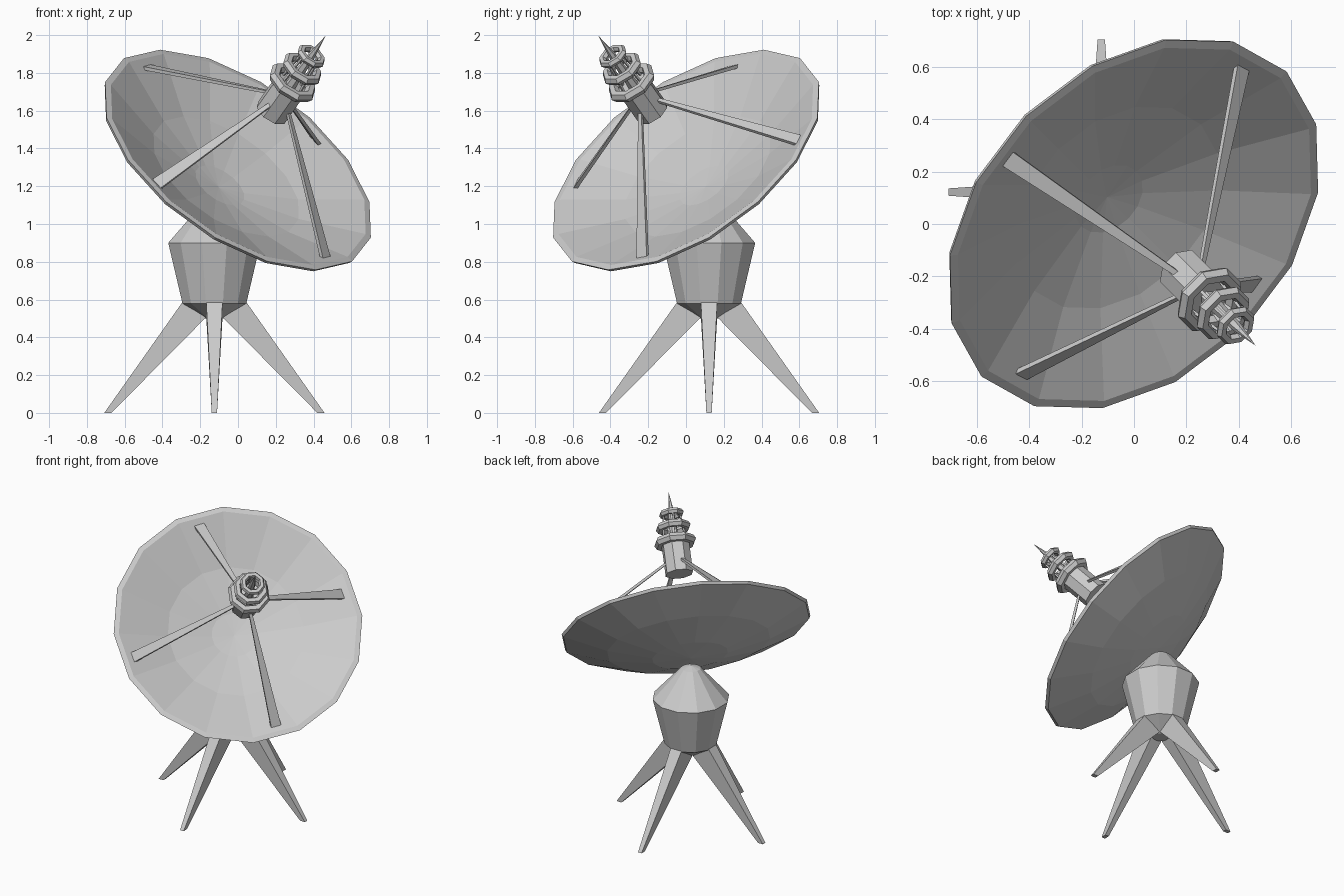
import bpy, bmesh, math
from mathutils import Matrix

if "Cube" in bpy.data.objects:
    bpy.data.objects.remove(bpy.data.objects["Cube"])


def make(name, bm, mat):
    bmesh.ops.recalc_face_normals(bm, faces=bm.faces)
    me = bpy.data.meshes.new(name)
    bm.to_mesh(me)
    bm.free()
    ob = bpy.data.objects.new(name, me)
    ob.matrix_world = mat
    bpy.context.collection.objects.link(ob)
    return ob


def lathe(name, profile, sides, mat, phase=0.0, closed=False):
    """Revolve (radius, height) points round the local z axis."""
    bm = bmesh.new()
    rings = []
    for r, h in profile:
        if r == 0:
            rings.append([bm.verts.new((0, 0, h))] * sides)
        else:
            rings.append([bm.verts.new((r * math.cos(phase + 2 * math.pi * i / sides),
                                        r * math.sin(phase + 2 * math.pi * i / sides), h))
                          for i in range(sides)])
    pairs = list(zip(rings, rings[1:]))
    if closed:
        pairs.append((rings[-1], rings[0]))
    for a, b in pairs:
        for i in range(sides):
            j = (i + 1) % sides
            bm.faces.new(list(dict.fromkeys((a[i], a[j], b[j], b[i]))))
    return make(name, bm, mat)


def beam(name, a, b, mat):
    """Tapered bar between two four-point ends."""
    bm = bmesh.new()
    va = [bm.verts.new(p) for p in a]
    vb = [bm.verts.new(p) for p in b]
    bm.faces.new(va)
    bm.faces.new(vb)
    for i in range(4):
        j = (i + 1) % 4
        bm.faces.new((va[i], va[j], vb[j], vb[i]))
    return make(name, bm, mat)


def section(x_out, z_out, x_in, z_in, w):
    """Quad across the radial plane, with half width w."""
    return [(x_out, -w, z_out), (x_out, w, z_out), (x_in, w, z_in), (x_in, -w, z_in)]


def turn(deg):
    return Matrix.Rotation(math.radians(deg), 4, 'Z')


# frames: upright base, and dish axis tilted 45 degrees to the front right
base = Matrix.Translation((-0.125, 0.122, 0))
tilt = turn(45) @ Matrix.Rotation(math.radians(45), 4, 'X')
dish_mat = Matrix.Translation((0, 0, 1.34)) @ tilt

# faceted base body
lathe("base_body", [(0, 0.5), (0.05, 0.5), (0.175, 0.58), (0.253, 0.9),
                    (0.065, 1.11), (0, 1.13)], 12, base, math.radians(15))

# four splayed legs
for k in range(4):
    beam(f"leg_{k + 1}", section(0.583, 0, 0.545, 0, 0.014),
         section(0.17, 0.585, 0.045, 0.505, 0.043), base @ turn(90 * k))

# dish bowl with a flat rim and thin wall
lathe("dish", [(0, -0.205), (0.15, -0.192), (0.45, -0.125), (0.79, 0.003),
               (0.824, 0.0), (0.815, -0.02), (0.54, -0.14),
               (0.25, -0.215), (0, -0.235)], 16, dish_mat)

# four feed struts
for k in range(4):
    beam(f"feed_strut_{k + 1}", section(0.745, -0.018, 0.735, -0.034, 0.034),
         section(0.07, 0.445, 0.062, 0.432, 0.01), dish_mat @ turn(13 + 90 * k))

# feed horn, spike and rings
eighth = math.radians(22.5)
lathe("feed_horn", [(0, 0.355), (0.093, 0.355), (0.093, 0.56), (0, 0.56)], 8, dish_mat, eighth)
lathe("feed_spike", [(0, 0.55), (0.03, 0.55), (0.02, 0.78), (0, 0.93)], 6, dish_mat)
for n, (t, r, m) in enumerate([(0.577, 0.112, 0.03), (0.68, 0.092, 0.026),
                               (0.775, 0.063, 0.021)]):
    tube = [(r + m * math.cos(i * math.pi / 3), t + m * math.sin(i * math.pi / 3))
            for i in range(6)]
    lathe(f"feed_ring_{n + 1}", tube, 8, dish_mat, eighth, closed=True)

# slim rods carrying the rings
for k in range(4):
    beam(f"ring_rod_{k + 1}", section(0.084, 0.55, 0.072, 0.55, 0.006),
         section(0.06, 0.775, 0.05, 0.775, 0.005), dish_mat @ turn(90 * k))
